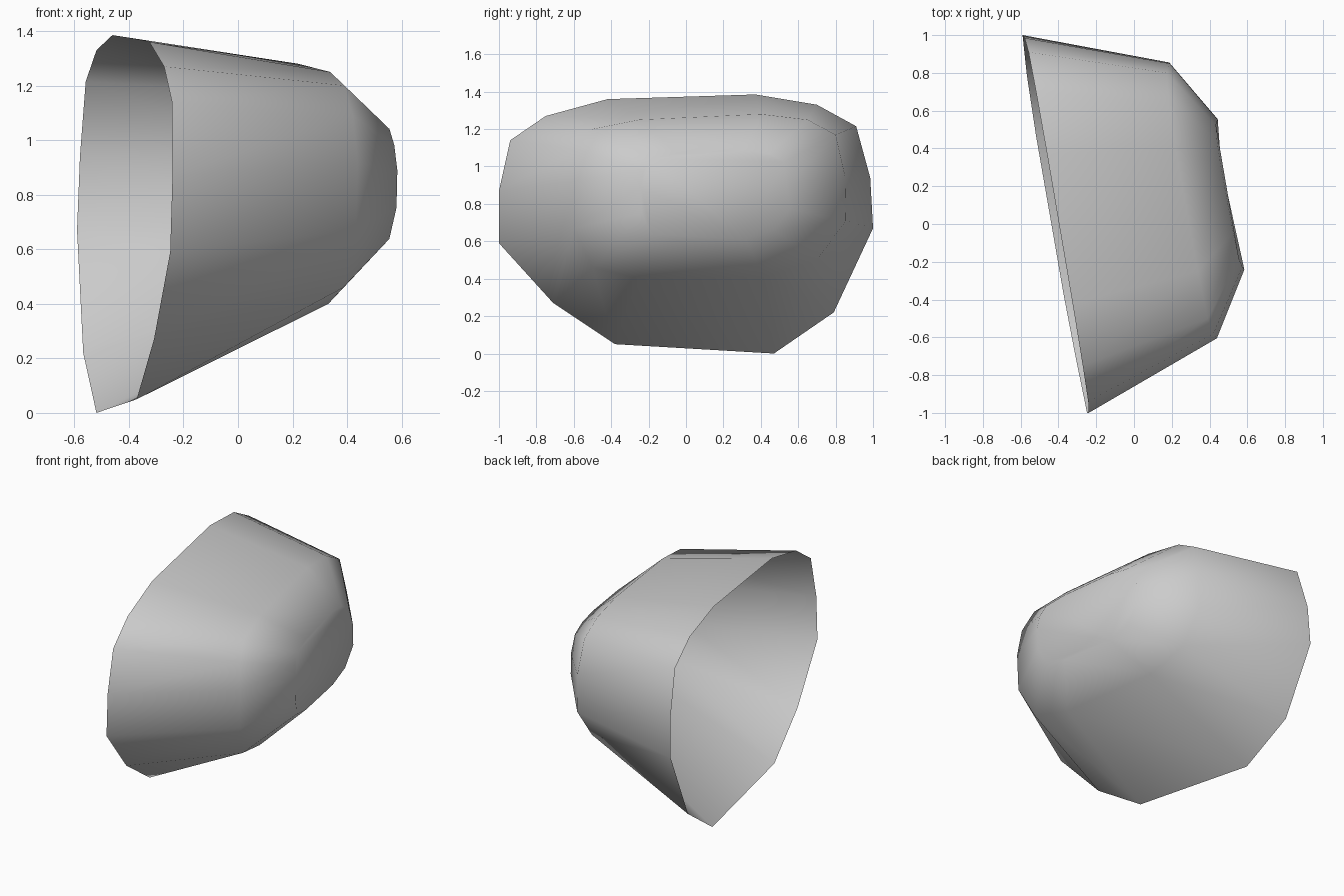
import bpy
import bmesh

default_cube = bpy.data.objects.get("Cube")
if default_cube:
    bpy.data.objects.remove(default_cube, do_unlink=True)


def make_material(name, colour):
    material = bpy.data.materials.new(name)
    material.use_nodes = True
    material.diffuse_color = colour
    material.node_tree.nodes["Principled BSDF"].inputs["Base Color"].default_value = colour
    return material


def place(outline, offset, slope, tilt, dome):
    """Stand a (y, z) outline up in space on a leaning, slightly domed plane."""
    middle = 0.84
    return [(offset - slope * y + tilt * (z - middle) - dome * (z - middle) ** 2, y, z)
            for y, z in outline]


def shrink(outline, centre_from, centre_to, factor):
    return [(centre_to[0] + factor * (y - centre_from[0]),
             centre_to[1] + factor * (z - centre_from[1])) for y, z in outline]


# Outlines of the open rim and of the shoulder behind it
rim = [(-1, .59), (-1, .87), (-.94, 1.14), (-.75, 1.27), (-.42, 1.36),
       (.37, 1.385), (.7, 1.33), (.91, 1.215), (.985, .94), (1, .67),
       (.79, .22), (.47, 0), (-.38, .05), (-.71, .27)]
shoulder = [(-.6, .67), (-.605, .92), (-.58, 1.09), (-.5, 1.2), (-.25, 1.25),
            (.4, 1.28), (.65, 1.25), (.8, 1.17), (.85, .95), (.855, .71),
            (.7, .5), (.42, .41), (-.25, .4), (-.5, .46)]
crown = shrink(shoulder, (.125, .84), (.157, .845), .545)

# Open shell: rim, shoulder, crown, flat end
rings = [place(rim, -.413, .172, .03, 0),
         place(shoulder, .337, .171, 0, .25),
         place(crown, .543, .176, 0, .5)]
bm = bmesh.new()
loops = [[bm.verts.new(point) for point in ring] for ring in rings]
for lower, upper in zip(loops, loops[1:]):
    count = len(lower)
    for i in range(count):
        j = (i + 1) % count
        bm.faces.new((lower[i], lower[j], upper[j], upper[i]))
bm.faces.new(loops[-1])
bmesh.ops.recalc_face_normals(bm, faces=bm.faces)

# The end must face +x, so the hollow side faces -x
bm.faces.ensure_lookup_table()
bm.normal_update()
if bm.faces[-1].normal.x < 0:
    bmesh.ops.reverse_faces(bm, faces=bm.faces)
for face in bm.faces:
    face.smooth = True

mesh = bpy.data.meshes.new("hollow_shell")
bm.to_mesh(mesh)
bm.free()
mesh.materials.append(make_material("plain grey", (.6, .6, .6, 1)))
shell = bpy.data.objects.new("hollow_shell", mesh)
bpy.context.collection.objects.link(shell)
